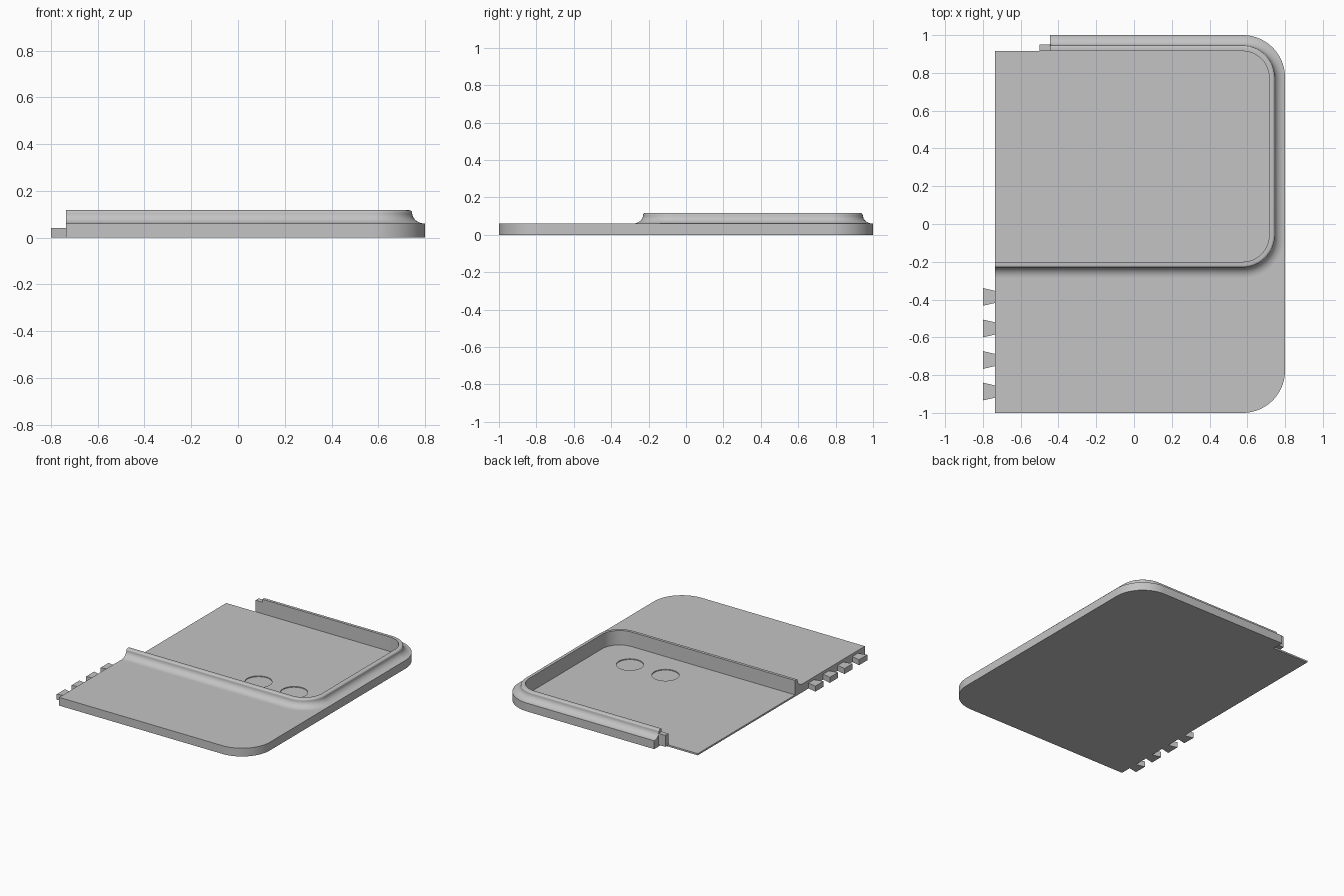
import bpy, bmesh, math

cube = bpy.data.objects.get("Cube")
if cube:
    bpy.data.objects.remove(cube, do_unlink=True)

LEFT, CX, BACK, FRONT = -0.735, 0.575, 0.775, -0.06   # cut edge and corner centres
FLOOR, DECK, TOP = 0.012, 0.06, 0.117

grey = bpy.data.materials.new("plain_grey")
grey.use_nodes = True
grey.diffuse_color = (0.55, 0.55, 0.55, 1)
grey.node_tree.nodes["Principled BSDF"].inputs["Base Color"].default_value = (0.55, 0.55, 0.55, 1)


def loft(name, rings):
    """Closed solid through a stack of rings, each a list of (x, y, z)."""
    bm = bmesh.new()
    loops = [[bm.verts.new(p) for p in ring] for ring in rings]
    n = len(loops[0])
    for a, b in zip(loops, loops[1:]):
        for i in range(n):
            j = (i + 1) % n
            bm.faces.new((a[i], a[j], b[j], b[i]))
    bm.faces.new(loops[0][::-1])
    bm.faces.new(loops[-1])
    bmesh.ops.recalc_face_normals(bm, faces=bm.faces)
    mesh = bpy.data.meshes.new(name)
    bm.to_mesh(mesh)
    bm.free()
    mesh.materials.append(grey)
    obj = bpy.data.objects.new(name, mesh)
    bpy.context.collection.objects.link(obj)
    return obj


def prism(name, outline, z0, z1):
    return loft(name, [[(x, y, z) for x, y in outline] for z in (z0, z1)])


def d_outline(radius, left, front, back, steps=20):
    """Square on the left, rounded corners on the right."""
    pts = [(left, back + radius), (left, front - radius)]
    for cy, start in ((front, -90), (back, 0)):
        for i in range(steps + 1):
            a = math.radians(start + 90 * i / steps)
            pts.append((CX + radius * math.cos(a), cy + radius * math.sin(a)))
    return pts


def box(name, x0, x1, y0, y1, z0, z1):
    return prism(name, [(x0, y0), (x1, y0), (x1, y1), (x0, y1)], z0, z1)


def activate(obj):
    bpy.ops.object.select_all(action="DESELECT")
    obj.select_set(True)
    bpy.context.view_layer.objects.active = obj


def cut(obj, cutters):
    activate(obj)
    for c in cutters:
        mod = obj.modifiers.new("cut", "BOOLEAN")
        mod.operation, mod.solver, mod.object = "DIFFERENCE", "EXACT", c
        bpy.ops.object.modifier_apply(modifier=mod.name)


# Base plate
base = prism("base_plate", d_outline(0.225, LEFT, -BACK, BACK), 0, DECK)

# Raised rim: concave flare below, small rounded shoulder on top
profile = []
for i in range(13):
    t = math.radians(90 * i / 12)
    profile.append((0.085 - 0.055 * math.sin(t), 0.105 - 0.045 * math.cos(t)))
for i in range(1, 7):
    t = math.radians(15 * i)
    profile.append((0.018 + 0.012 * math.cos(t), 0.105 + 0.012 * math.sin(t)))
rim = loft("raised_rim", [[(x, y, z) for x, y in d_outline(0.14 + d, LEFT, FRONT, BACK)]
                          for d, z in profile])

# Tray pocket, open back corner and round recesses
pocket = prism("pocket_cutter", d_outline(0.14, -1, FRONT, BACK), FLOOR, 0.3)
notch = box("notch_cutter", -1, -0.445, 0.915, 1.2, -0.1, 0.3)
wells = []
for x in (0.14, 0.425):
    circle = [(x + 0.09 * math.cos(math.tau * i / 40), 0.035 + 0.09 * math.sin(math.tau * i / 40))
              for i in range(40)]
    wells.append(prism("well_cutter", circle, FLOOR - 0.006, 0.03))
cut(base, [pocket, notch] + wells)
cut(rim, [pocket, notch])
for helper in [pocket, notch] + wells:
    bpy.data.objects.remove(helper, do_unlink=True)

# Joining tab at the end of the back wall
box("back_tab", -0.5, -0.44, 0.915, 0.95, 0.012, 0.095)

# Dovetail teeth along the cut edge
for i in range(4):
    y = -0.386 - 0.167 * i
    prism(f"dovetail_tooth_{i + 1}",
          [(-0.8, y - 0.047), (LEFT, y - 0.032), (LEFT, y + 0.032), (-0.8, y + 0.047)], 0, 0.04)

for obj in (base, rim):
    activate(obj)
    bpy.ops.object.shade_smooth_by_angle(angle=math.radians(30))
